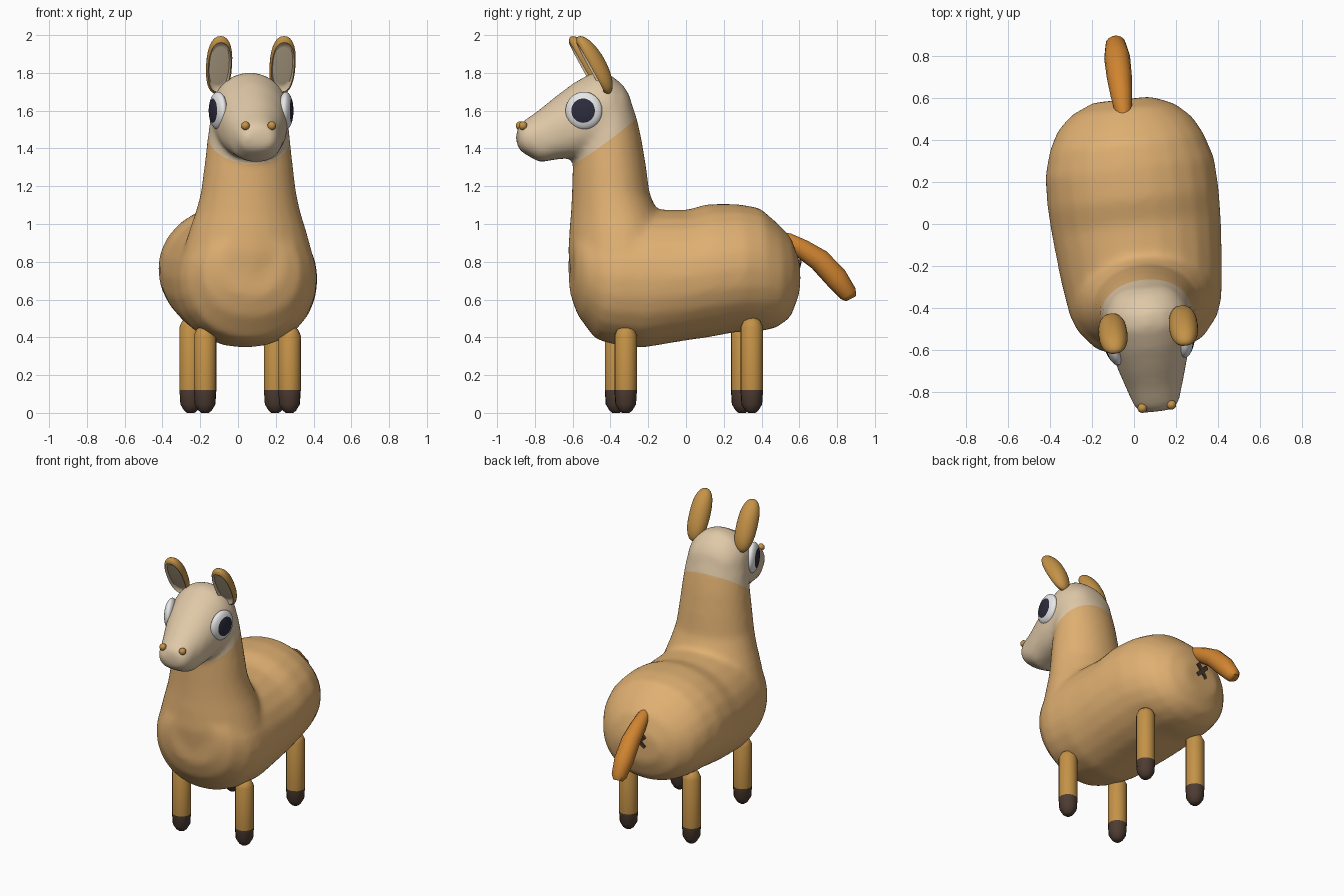
import bpy, bmesh, math
from mathutils import Matrix, Vector

if "Cube" in bpy.data.objects:
    bpy.data.objects.remove(bpy.data.objects["Cube"])

# The whole animal is symmetric, then turned slightly about z
TURN = Matrix.Translation((0.01, 0, 0)) @ Matrix.Rotation(math.radians(6.5), 4, 'Z')


def material(name, r, g, b):
    m = bpy.data.materials.new(name)
    lin = lambda c: (c / 255 / 12.92) if c < 11 else ((c / 255 + 0.055) / 1.055) ** 2.4
    m.diffuse_color = (lin(r), lin(g), lin(b), 1)
    m.use_nodes = True
    m.node_tree.nodes["Principled BSDF"].inputs["Base Color"].default_value = m.diffuse_color
    return m


TAN = material("tan_wool", 224, 176, 114)
CREAM = material("cream_face", 223, 200, 167)
LEG = material("ochre_leg", 196, 146, 71)
HOOF = material("dark_brown_hoof", 78, 60, 50)
TAIL = material("orange_tail", 208, 132, 48)
WHITE = material("eye_white", 232, 232, 232)
PUPIL = material("dark_pupil", 44, 44, 62)
INNER = material("inner_ear", 208, 188, 158)


def finish(name, bm, mats, place=Matrix(), angle=60):
    """Turn a bmesh into a placed, smooth-shaded object."""
    bmesh.ops.recalc_face_normals(bm, faces=bm.faces)
    me = bpy.data.meshes.new(name)
    bm.to_mesh(me)
    bm.free()
    for m in mats:
        me.materials.append(m)
    me.transform(TURN @ place)
    if place.determinant() < 0:
        me.flip_normals()
    ob = bpy.data.objects.new(name, me)
    bpy.context.collection.objects.link(ob)
    bpy.ops.object.select_all(action='DESELECT')
    ob.select_set(True)
    bpy.context.view_layer.objects.active = ob
    bpy.ops.object.shade_smooth_by_angle(angle=math.radians(angle))
    return ob


def power(x, p):
    return math.copysign(abs(x) ** p, x)


def loft(bm, rings, n=24, low=1):
    """Skin elliptical rings (centre, half axis u, half axis v); low < 1 squares the lower half."""
    loops = []
    for c, u, v in rings:
        loop = []
        for i in range(n):
            a = 2 * math.pi * i / n
            p = low if math.sin(a) < 0 else 1
            loop.append(bm.verts.new(Vector(c) + Vector(u) * power(math.cos(a), p)
                                     + Vector(v) * power(math.sin(a), p)))
        loops.append(loop)
    for a, b in zip(loops, loops[1:]):
        for i in range(n):
            bm.faces.new((a[i], a[(i + 1) % n], b[(i + 1) % n], b[i]))
    bm.faces.new(loops[0][::-1])
    bm.faces.new(loops[-1])


def along_y(y, zb, zt, hw):
    return ((0, y, (zb + zt) / 2), (hw, 0, 0), (0, 0, (zt - zb) / 2))


def along_z(z, yf, yb, hw):
    return ((0, (yf + yb) / 2, z), (hw, 0, 0), (0, (yb - yf) / 2, 0))


# Trunk, neck and head lofts, fused into one smooth skin
bm = bmesh.new()
trunk = [(-.61, .62, .95, .17), (-.57, .51, 1.0, .26), (-.48, .39, 1.05, .335),
         (-.40, .365, 1.07, .365), (-.24, .343, 1.08, .387), (0, .383, 1.075, .407),
         (.12, .40, 1.107, .412), (.27, .428, 1.107, .407), (.39, .43, 1.087, .372),
         (.48, .45, 1.01, .325), (.55, .50, .94, .25), (.597, .62, .82, .14)]
neck = [(.55, -.57, -.1, .27), (.7, -.61, -.08, .34), (.85, -.627, -.08, .345),
        (.97, -.62, -.11, .31), (1.06, -.612, -.15, .28), (1.16, -.607, -.195, .255),
        (1.3, -.603, -.213, .237), (1.45, -.588, -.238, .22), (1.56, -.58, -.263, .207),
        (1.66, -.56, -.298, .187), (1.73, -.53, -.34, .15), (1.77, -.5, -.39, .09)]
head = [(-.90, 1.41, 1.51, .07), (-.875, 1.38, 1.54, .105), (-.78, 1.325, 1.607, .135),
        (-.70, 1.34, 1.672, .16), (-.60, 1.35, 1.747, .188), (-.50, 1.38, 1.803, .205),
        (-.42, 1.40, 1.803, .202), (-.34, 1.46, 1.742, .163), (-.30, 1.52, 1.68, .11)]
loft(bm, [along_y(*r) for r in trunk], low=.94)
loft(bm, [along_z(*r) for r in neck])
loft(bm, [along_y(*r) for r in head], low=.75)
skin = finish("rough_skin", bm, [TAN])
rm = skin.modifiers.new("fuse", 'REMESH')
rm.mode = 'VOXEL'
rm.voxel_size = 0.018
sm = skin.modifiers.new("soften", 'SMOOTH')
sm.factor = 0.5
sm.iterations = 14
fused = bpy.data.meshes.new_from_object(skin.evaluated_get(bpy.context.evaluated_depsgraph_get()))
bpy.data.objects.remove(skin)

# Cut along a slanted plane so the head gets its cream colour
bm = bmesh.new()
bm.from_mesh(fused)
bmesh.ops.transform(bm, matrix=TURN.inverted(), verts=bm.verts)
cut, normal = Vector((0, -.58, 1.335)), Vector((0, -.23, .31)).normalized()
bmesh.ops.bisect_plane(bm, geom=bm.verts[:] + bm.edges[:] + bm.faces[:],
                       plane_co=cut, plane_no=normal, dist=1e-5)
for f in bm.faces:
    f.material_index = int((f.calc_center_median() - cut).dot(normal) > 0)
finish("body_and_head", bm, [TAN, CREAM], angle=180)

# Legs with rounded tops and dark hooves
for end, y, top in (("front", -.347, .46), ("back", .325, .505)):
    for side, x in (("left", -.225), ("right", .225)):
        prof = [(.02, 0), (.035, .012), (.055, .045), (.06, .12), (.06, top - .05),
                (.045, top - .018), (.02, top)]
        bm = bmesh.new()
        loft(bm, [((x, y, z), (r, 0, 0), (0, r, 0)) for r, z in prof], 14)
        for f in bm.faces:
            f.material_index = int(f.calc_center_median().z < .12)
        finish(f"{end}_leg_{side}", bm, [LEG, HOOF])

# Tail
path = [(.50, .935, .025), (.54, .915, .04), (.62, .868, .052), (.71, .81, .06),
        (.80, .715, .062), (.865, .63, .048), (.878, .605, .03)]
bm = bmesh.new()
rings = []
for i, (y, z, r) in enumerate(path):
    a, b = path[max(i - 1, 0)], path[min(i + 1, len(path) - 1)]
    d = Vector((0, b[0] - a[0], b[1] - a[1])).normalized()
    rings.append(((0, y, z), (r, 0, 0), (0, -d.z * r, d.y * r)))
loft(bm, rings, 14)
finish("tail", bm, [TAIL])

# Cross mark under the tail
bm = bmesh.new()
for a in (45, -45):
    m = (Matrix.Translation((0, .59, .765)) @ Matrix.Rotation(math.radians(-8), 4, 'X')
         @ Matrix.Rotation(math.radians(a), 4, 'Y') @ Matrix.Diagonal((.026, .03, .11, 1)))
    bmesh.ops.create_cube(bm, size=1, matrix=m)
finish("cross_mark", bm, [HOOF], angle=30)

for side, s in (("left", -1), ("right", 1)):
    mirror = Matrix.Diagonal((s, 1, 1, 1))

    # Eye: flattened ball whose outer cap is the pupil
    bm = bmesh.new()
    bmesh.ops.create_uvsphere(bm, u_segments=32, v_segments=18, radius=1)
    for f in bm.faces:
        f.material_index = int(f.calc_center_median().z > math.cos(math.radians(40)))
    place = (mirror @ Matrix.Translation((.181, -.565, 1.60))
             @ Matrix.Rotation(math.radians(-14), 4, 'Z')
             @ Matrix.Diagonal((.038, .098, .10, 1)) @ Matrix.Rotation(math.pi / 2, 4, 'Y'))
    finish(f"eye_{side}", bm, [WHITE, PUPIL], place)

    # Ear: blunt leaf, thick at the back, with a hollowed, paler front
    bm = bmesh.new()
    bmesh.ops.create_uvsphere(bm, u_segments=28, v_segments=18, radius=1,
                              matrix=Matrix.Rotation(math.pi / 2, 4, 'X'))
    for f in bm.faces:
        c = f.calc_center_median()
        f.material_index = int(c.y < 0 and math.hypot(c.x, c.z) < .86)
    for v in bm.verts:
        r = math.hypot(v.co.x, v.co.z)
        if v.co.y < 0:
            v.co.y *= .1 if r < .8 else .65
        if r > 1e-4:
            x, z = v.co.x / r, v.co.z / r
            v.co.x, v.co.z = r * power(x, .85), r * power(z, .85)
    place = (mirror @ Matrix.Translation((.169, -.512, 1.84))
             @ Matrix.Rotation(math.radians(29), 4, 'X') @ Matrix.Diagonal((.069, .066, .173, 1)))
    finish(f"ear_{side}", bm, [LEG, INNER], place)

    # Nostril
    bm = bmesh.new()
    bmesh.ops.create_uvsphere(bm, u_segments=14, v_segments=8, radius=.023)
    finish(f"nostril_{side}", bm, [LEG], Matrix.Translation((.07 * s, -.876, 1.52)))
